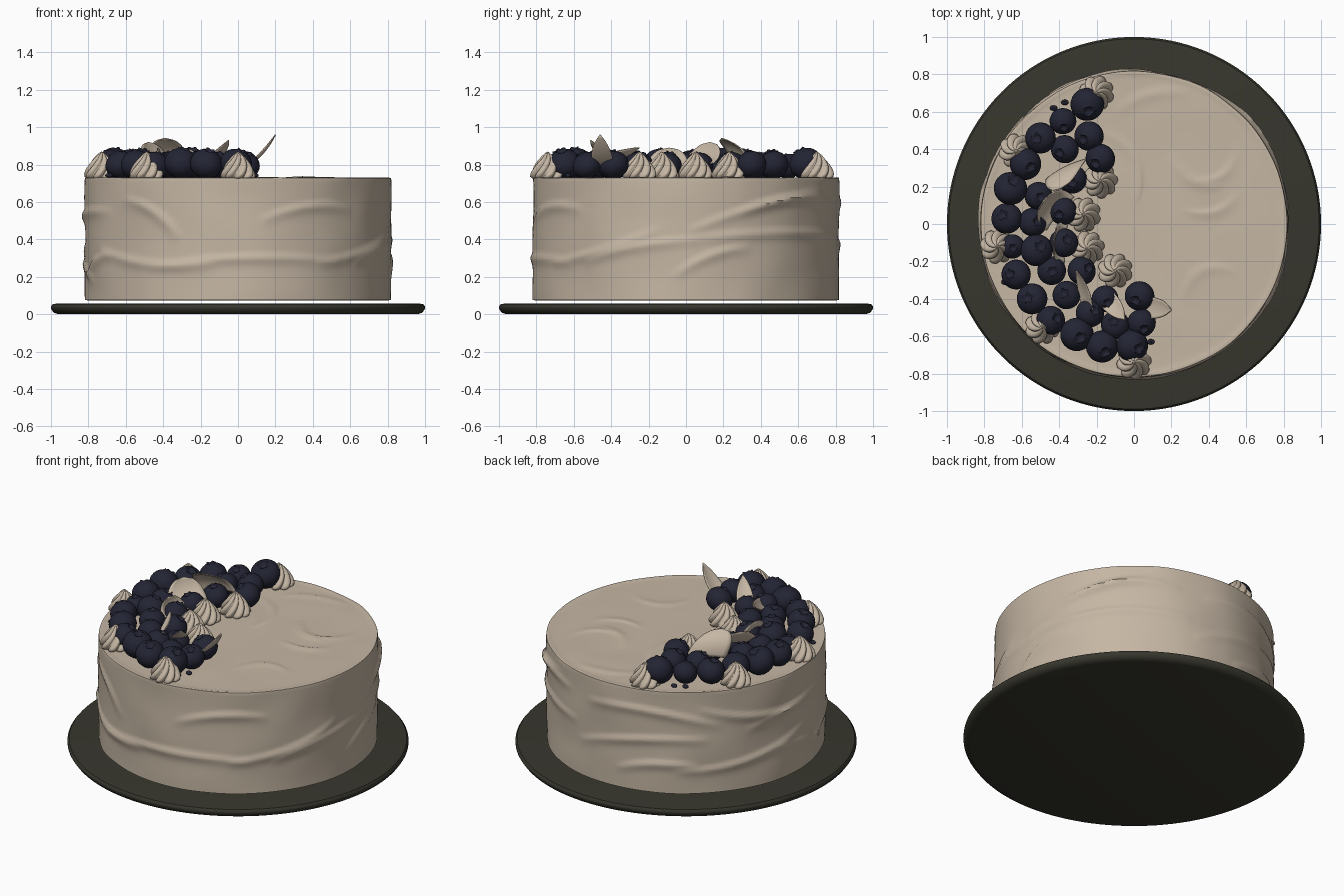
import bpy, math, random
from mathutils import Vector, Euler, noise

if "Cube" in bpy.data.objects:
    bpy.data.objects.remove(bpy.data.objects["Cube"])

random.seed(4)
TAU = 2 * math.pi


def material(name, rgb):
    m = bpy.data.materials.new(name)
    m.diffuse_color = (*rgb, 1)
    m.use_nodes = True
    m.node_tree.nodes["Principled BSDF"].inputs["Base Color"].default_value = m.diffuse_color
    return m


CREAM = material("beige cream", (0.56, 0.47, 0.37))
BERRY = material("dark blueberry", (0.017, 0.018, 0.034))
PLATE = material("dark olive plate", (0.038, 0.037, 0.027))


def add_object(name, data, mat=None, angle=None):
    ob = bpy.data.objects.new(name, data)
    bpy.context.collection.objects.link(ob)
    if mat:
        data.materials.append(mat)
    if angle:
        bpy.ops.object.select_all(action='DESELECT')
        ob.select_set(True)
        bpy.context.view_layer.objects.active = ob
        bpy.ops.object.shade_smooth_by_angle(angle=math.radians(angle))
    return ob


def lathe(name, rows, n, place):
    """Rings of n points from bottom to top, closed with a cap at each end."""
    verts = [place(row, TAU * k / n) for row in rows for k in range(n)]
    faces = [(i * n + k, i * n + (k + 1) % n, (i + 1) * n + (k + 1) % n, (i + 1) * n + k)
             for i in range(len(rows) - 1) for k in range(n)]
    last = (len(rows) - 1) * n
    faces += [tuple(reversed(range(n))), tuple(range(last, last + n))]
    me = bpy.data.meshes.new(name)
    me.from_pydata(verts, [], faces)
    me.shade_smooth()
    return me


def round_point(row, a):
    return (row[0] * math.cos(a), row[0] * math.sin(a), row[1])


# plate
plate_rows = [(0.02, 0), (0.96, 0), (0.985, 0.008), (1, 0.03), (1, 0.042),
              (0.99, 0.054), (0.97, 0.057), (0.02, 0.057)]
add_object("plate", lathe("plate", plate_rows, 128, round_point), PLATE, 40)

# knife strokes in the icing: start, end, bow of each ridge
side_strokes = [  # angle in degrees and height
    (222, .62, 248, .40, .05), (278, .50, 318, .56, .05), (235, .25, 312, .28, .04),
    (300, .28, 350, .46, -.03), (205, .36, 262, .27, -.04), (190, .20, 215, .32, .03),
    (0, .44, 62, .66, .04), (318, .27, 365, .40, .03), (0, .40, 75, .42, .03),
    (355, .20, 385, .36, .04), (20, .55, 70, .60, .05), (75, .30, 135, .42, .05),
    (80, .58, 140, .50, .06), (120, .22, 190, .40, -.04), (130, .62, 185, .52, -.04),
    (150, .45, 215, .55, .04), (95, .20, 130, .25, .04), (165, .28, 200, .18, .03)]
side_strokes = [(math.radians(a) * .82, z, math.radians(b) * .82, w, h)
                for a, z, b, w, h in side_strokes]
top_strokes = [(-.18, .50, .02, .12, .10), (.28, .25, .55, .42, -.09), (.20, .38, .48, .20, -.06),
               (.26, .08, .56, .17, -.06), (.25, -.40, .55, -.25, .09), (-.1, .6, .3, .7, .05)]


def ridge(x, y, strokes):
    h = 0
    for x0, y0, x1, y1, bow in strokes:
        dx, dy = x1 - x0, y1 - y0
        length = math.hypot(dx, dy)
        t = ((x - x0) * dx + (y - y0) * dy) / length ** 2
        if 0 < t < 1:
            d = ((y - y0) * dx - (x - x0) * dy) / length - bow * 4 * t * (1 - t)
            width = 0.014 if d > 0 else 0.035
            h += math.exp(-(d / width) ** 2) * math.sin(math.pi * t) ** 0.6
    return h


def cake_point(row, a):
    r, z, kind = row
    if kind == "side":
        u = a * .82
        h = sum(ridge(u + s * TAU * .82, z, side_strokes) for s in (0, 1))
        fade = min(1, (0.73 - z) / 0.05, (z - 0.07) / 0.03 + 0.1)
        wave = noise.noise(Vector((3 * math.cos(a), 3 * math.sin(a), 4 * z)))
        r += 0.013 * h * max(fade, 0) + 0.008 * wave
    else:
        x, y = r * math.cos(a), r * math.sin(a)
        r += 0.006 * noise.noise(Vector((3 * math.cos(a), 3 * math.sin(a), 2.9))) * (r > .7)
        z += 0.007 * ridge(x, y, top_strokes) * (r < .78)
        z += 0.004 * noise.noise(Vector((4 * x, 4 * y, 7)))
    return (r * math.cos(a), r * math.sin(a), z)


# cake
cake_rows = [(0.05, 0.074, "side"), (0.80, 0.074, "side")]
cake_rows += [(0.818, 0.076 + 0.646 * i / 40, "side") for i in range(41)]
cake_rows += [(0.817, 0.729, "top"), (0.808, 0.731, "top"), (0.795, 0.728, "top")]
cake_rows += [(0.77 * (1 - i / 34) + 0.004, 0.727, "top") for i in range(35)]
add_object("cake", lathe("cake", cake_rows, 240, cake_point), CREAM, 50)

# blueberries: x, y, radius
berry_rows = [(max(0.02, math.cos(b)), 0.9 * math.sin(b))
              for b in (math.radians(-90 + 14 * i) for i in range(12))]
berry_rows += [(0.37, 0.84), (0.33, 0.91), (0.27, 0.90), (0.22, 0.78), (0.02, 0.74)]


def berry_point(row, a):
    r, z = row
    if z > 0.86 and r < 0.35:
        r *= 1 + 0.15 * math.cos(5 * a)
        z += 0.03 * math.cos(5 * a)
    return round_point((r, z), a)


berry_mesh = lathe("blueberry", berry_rows, 30, berry_point)
berry_mesh.materials.append(BERRY)
berries = [(-.25, .64, .09), (-.38, .55, .072), (-.24, .47, .08), (-.50, .46, .083),
           (-.37, .40, .076), (-.18, .35, .08), (-.58, .32, .085), (-.33, .24, .078),
           (-.66, .19, .09), (-.51, .15, .075), (-.68, .03, .083), (-.54, .01, .077),
           (-.38, .07, .076), (-.52, -.14, .087), (-.65, -.12, .065), (-.375, -.10, .078),
           (-.63, -.27, .08), (-.44, -.25, .077), (-.28, -.25, .077), (-.545, -.40, .083),
           (-.36, -.38, .076), (-.235, -.475, .077), (-.445, -.515, .078), (-.305, -.59, .09),
           (-.10, -.54, .077), (-.17, -.655, .087), (-.01, -.65, .087), (.04, -.53, .077),
           (.03, -.385, .08), (-.155, -.40, .072)]
for i, (x, y, r) in enumerate(berries):
    ob = add_object(f"blueberry_{i + 1}", berry_mesh)
    ob.location = (x, y, 0.728 + 0.88 * r)
    ob.scale = (r, r, r)
    ob.rotation_euler = Euler((random.uniform(-.5, .5), random.uniform(-.5, .5), random.uniform(0, 6)))

# small berry crumbs
for i, (x, y) in enumerate([(-.37, .65), (.09, -.63), (-.69, -.31), (-.43, .62)]):
    ob = add_object(f"berry_crumb_{i + 1}", berry_mesh)
    ob.location = (x, y, 0.742)
    ob.scale = (.02, .015, .013)

# piped cream swirls
swirl_rows = [(.3, 0), (.85, 0), (1, .12), (1, .3), (.93, .5), (.83, .7), (.71, .9), (.58, 1.08),
              (.45, 1.24), (.31, 1.4), (.18, 1.52), (.08, 1.6), (.01, 1.64)]


def swirl_point(row, a):
    r, z = row
    lobe = abs(math.cos(4 * a))
    return round_point((r * (0.74 + 0.30 * lobe ** 0.8), z), a + 0.75 * z)


swirl_mesh = lathe("cream_swirl", swirl_rows, 80, swirl_point)
swirl_mesh.materials.append(CREAM)
swirls = [(-.20, .70), (-.63, .39), (-.18, .23), (-.27, .05), (-.73, -.12),
          (-.25, -.13), (-.10, -.25), (-.49, -.55), (0, -.74)]
for i, (x, y) in enumerate(swirls):
    ob = add_object(f"cream_swirl_{i + 1}", swirl_mesh)
    ob.location = (x, y, 0.725)
    ob.scale = (.09, .09, .088)
    ob.rotation_euler.z = random.uniform(0, 6)


# curved shards: base, tip, half width vector, bow, pointed tip or not
def shard(name, base, tip, half, bow, pointed):
    base, tip, half = Vector(base), Vector(tip), Vector(half)
    normal = (tip - base).cross(half).normalized()
    n, m = 12, 8
    verts, faces = [], []
    for i in range(n + 1):
        t = i / n
        if pointed:
            w = (0.45 + 1.1 * t) * (1 - t) ** 0.9 * 1.25
        else:
            w = math.sqrt(max(0, 1 - t ** 2.4))
        for j in range(m + 1):
            s = 2 * j / m - 1
            verts.append(base.lerp(tip, t) + half * s * max(w, .02)
                         + normal * bow * (4 * t * (1 - t) - 0.6 * s * s * w))
    for i in range(n):
        for j in range(m):
            k = i * (m + 1) + j
            faces.append((k, k + 1, k + m + 2, k + m + 1))
    me = bpy.data.meshes.new(name)
    me.from_pydata(verts, [], faces)
    ob = add_object(name, me, CREAM, 45)
    mod = ob.modifiers.new("thickness", 'SOLIDIFY')
    mod.thickness = 0.006
    mod.offset = 0


shard("shard_1", (-.36, .31, .80), (-.39, .19, .94), (.105, .05, 0), .025, False)
shard("shard_2", (-.40, .06, .80), (-.48, .13, .92), (.075, .09, 0), .02, False)
shard("shard_3", (-.37, -.10, .79), (-.43, -.09, .89), (.01, .11, 0), .02, False)
shard("shard_4", (-.24, -.48, .82), (-.31, -.25, .89), (.04, .01, .04), .015, True)
shard("shard_5", (-.18, -.36, .80), (-.05, -.51, .93), (.05, .05, .0), -.02, True)
shard("shard_6", (.02, -.44, .77), (.20, -.46, .96), (.01, .08, 0), -.02, True)
